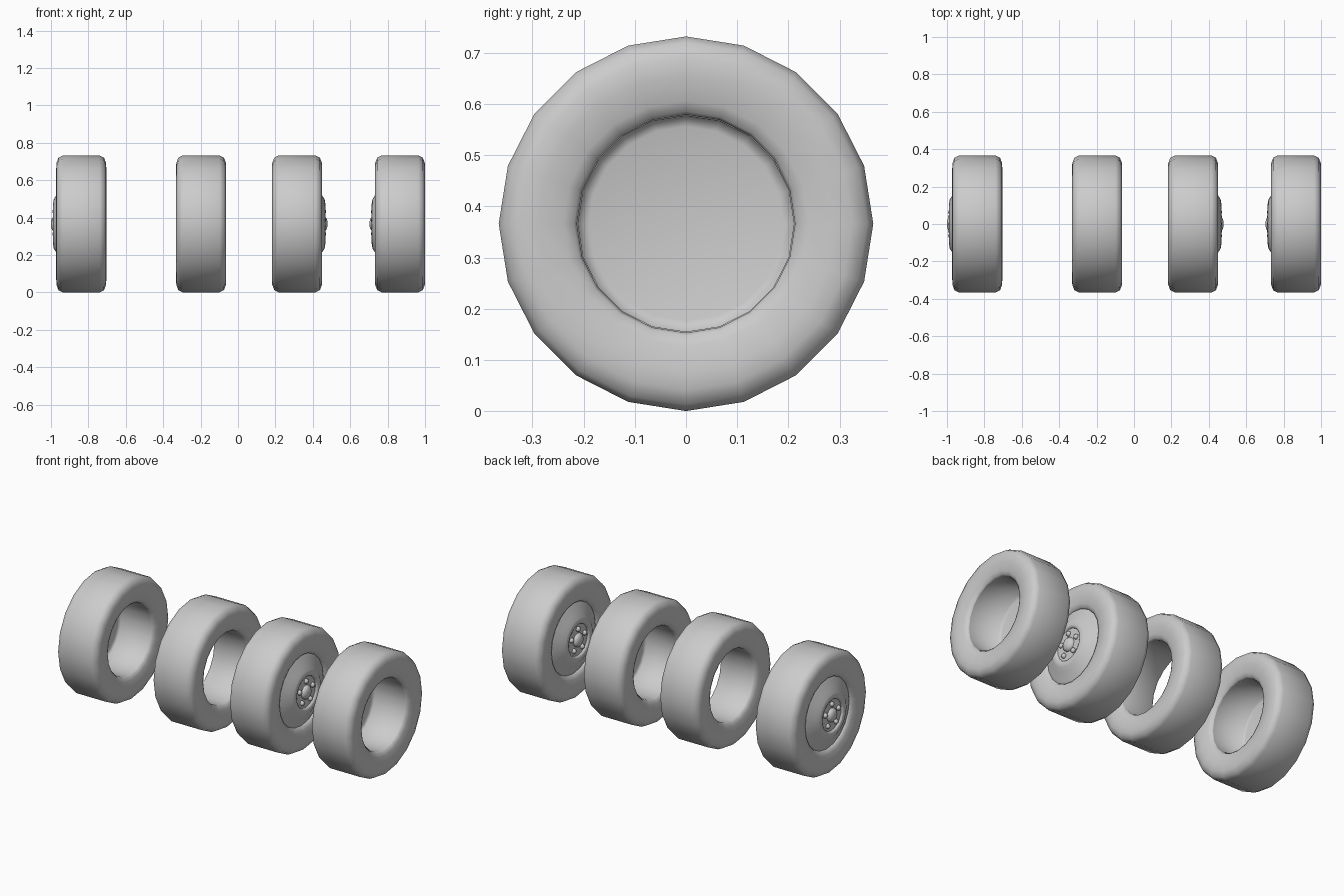
import bpy, bmesh, math

if "Cube" in bpy.data.objects:
    bpy.data.objects.remove(bpy.data.objects["Cube"])

R = 0.366          # wheel radius, also the axle height
SEG = 20


def finish(bm, name, x, face, angle=50):
    """Turn local mesh (outer side = +x) into a placed, smooth object."""
    bmesh.ops.remove_doubles(bm, verts=bm.verts, dist=1e-5)
    if face < 0:
        bmesh.ops.scale(bm, vec=(-1, 1, 1), verts=bm.verts)
    bmesh.ops.recalc_face_normals(bm, faces=bm.faces)
    me = bpy.data.meshes.new(name)
    bm.to_mesh(me)
    bm.free()
    ob = bpy.data.objects.new(name, me)
    bpy.context.collection.objects.link(ob)
    ob.location = (x, 0, R)
    bpy.ops.object.select_all(action='DESELECT')
    ob.select_set(True)
    bpy.context.view_layer.objects.active = ob
    bpy.ops.object.shade_smooth_by_angle(angle=math.radians(angle))
    return ob


def lathe(name, profile, x, face, closed=False, seg=SEG, angle=50):
    """Spin (x, radius) points around the axle."""
    bm = bmesh.new()
    rings = []
    for px, r in profile:
        rings.append([bm.verts.new((px, r * math.sin(2 * math.pi * i / seg),
                                    r * math.cos(2 * math.pi * i / seg)))
                      for i in range(seg)] if r > 0 else [bm.verts.new((px, 0, 0))] * seg)
    pairs = list(zip(rings, rings[1:]))
    if closed:
        pairs.append((rings[-1], rings[0]))
    for a, b in pairs:
        for i in range(seg):
            j = (i + 1) % seg
            bm.faces.new(list(dict.fromkeys((a[i], a[j], b[j], b[i]))))
    return finish(bm, name, x, face, angle)


# tyre cross-section: half, then mirrored
half = [(0.098, 0.366), (0.122, 0.354), (0.133, 0.325), (0.134, 0.29),
        (0.125, 0.24), (0.116, 0.219), (0.104, 0.213)]
tyre = half + [(-px, r) for px, r in reversed(half)]

# rim: inner barrel with closed back, then the outer hub face
bowl = [(-0.108, 0.212), (0.095, 0.211), (0.102, 0.19), (0.105, 0.0)]
hub_face = [(0.108, 0.214), (0.116, 0.2), (0.132, 0.155), (0.147, 0.132),
            (0.151, 0.108), (0.147, 0.098), (0.138, 0.094), (0.138, 0.0)]
cap = [(0.136, 0.042), (0.148, 0.04), (0.157, 0.03), (0.162, 0.015), (0.163, 0.0)]


def bolts(x, face, count=5):
    bm = bmesh.new()
    for i in range(count):
        a = 2 * math.pi * i / count
        new = bmesh.ops.create_uvsphere(bm, u_segments=10, v_segments=6, radius=0.015)["verts"]
        bmesh.ops.translate(bm, verts=new,
                            vec=(0.141, 0.066 * math.sin(a), 0.066 * math.cos(a)))
    finish(bm, "wheel_bolts", x, face)


# wheel centre and the side its hub faces (0 = bare tyre)
for x, face in ((-0.838, -1), (-0.197, 0), (0.316, 1), (0.866, -1)):
    lathe("tyre", tyre, x, face or 1, closed=True)
    if face:
        lathe("rim_bowl", bowl, x, face, angle=100)
        lathe("hub_face", hub_face, x, face)
        lathe("hub_cap", cap, x, face, seg=12)
        bolts(x, face)
